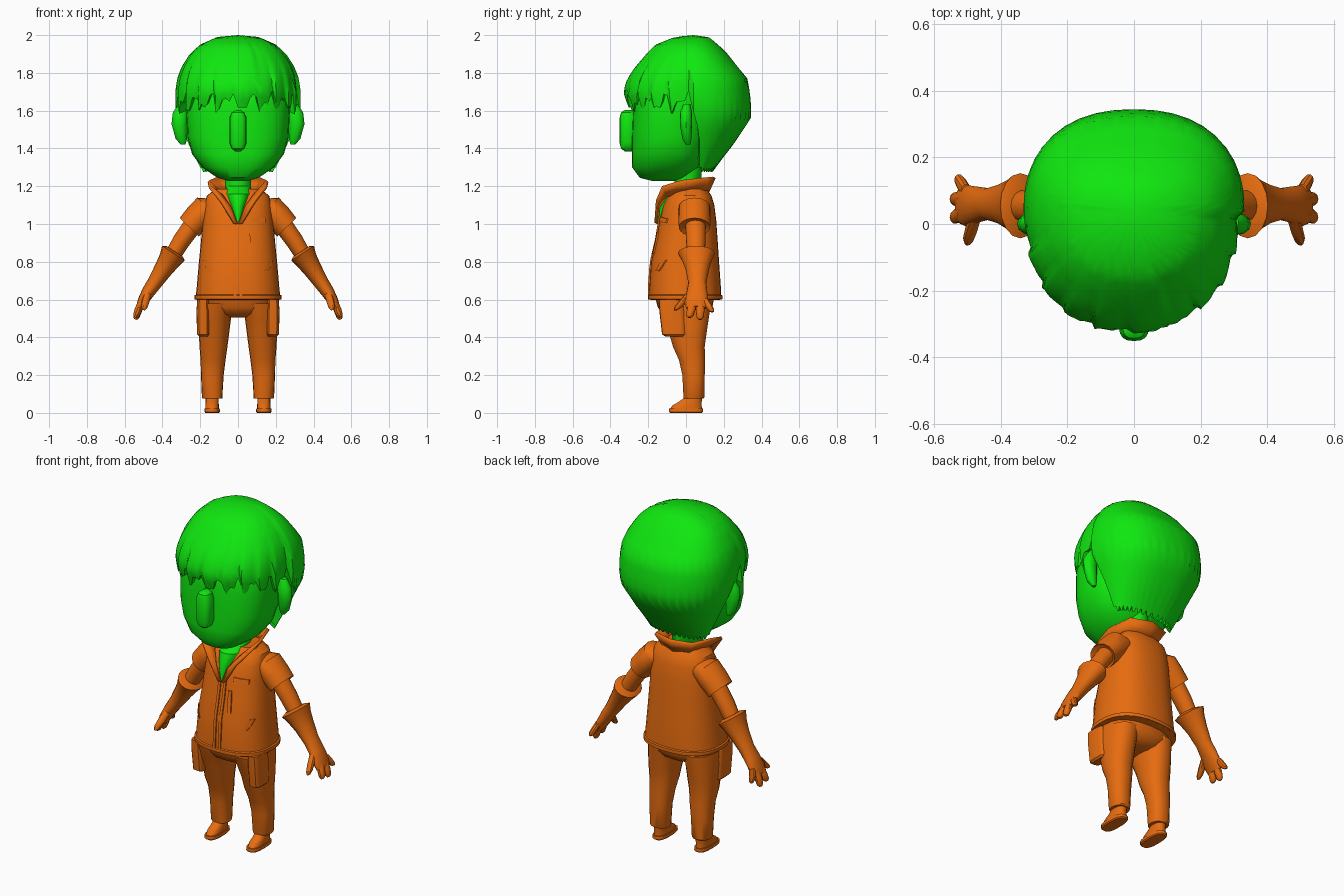
import bpy, bmesh, math
from mathutils import Vector


def material(name, rgb):
    m = bpy.data.materials.new(name)
    m.diffuse_color = (*rgb, 1)
    return m


GREEN = material("green", (0.005, 0.8, 0.005))
ORANGE = material("orange", (0.8, 0.15, 0.005))


def make(name, bm, mat):
    bmesh.ops.remove_doubles(bm, verts=bm.verts, dist=0.0005)
    bmesh.ops.recalc_face_normals(bm, faces=bm.faces)
    me = bpy.data.meshes.new(name)
    bm.to_mesh(me)
    bm.free()
    ob = bpy.data.objects.new(name, me)
    bpy.context.collection.objects.link(ob)
    me.materials.append(mat)
    return ob


def sup(v, e):
    return math.copysign(abs(v) ** (2 / e), v)


def grid(bm, rows, closed=True):
    for r0, r1 in zip(rows, rows[1:]):
        n = len(r0)
        for i in range(n if closed else n - 1):
            j = (i + 1) % n
            bm.faces.new((r0[i], r0[j], r1[j], r1[i]))


def loft(name, mat, rings, n=16, e=2.0, side=1, tilt=0):
    """Capped loft; ring = x, y, z, half width, half depth; tilt leans rings about y."""
    bm = bmesh.new()
    c, s = math.cos(math.radians(tilt)), math.sin(math.radians(tilt))
    rows = []
    for x, y, z, a, b in rings:
        row = []
        for i in range(n):
            t = 2 * math.pi * i / n
            u, v = a * sup(math.cos(t), e), b * sup(math.sin(t), e)
            row.append(bm.verts.new((side * (x + u * c), y + v, z + u * s)))
        rows.append(row)
    grid(bm, rows)
    bm.faces.new(rows[0])
    bm.faces.new(rows[-1])
    return make(name, bm, mat)


def interp(table, z):
    for p, q in zip(table, table[1:]):
        if p[0] >= z >= q[0]:
            f = (p[0] - z) / (p[0] - q[0])
            return [a + (b - a) * f for a, b in zip(p[1:], q[1:])]
    return table[-1][1:]


# Head, nose, neck with open-collar chest
loft("head", GREEN, [(0, -.12, 1.228, .05, .06), (0, -.125, 1.245, .11, .12),
                     (0, -.11, 1.30, .19, .175), (0, -.09, 1.37, .243, .197),
                     (0, -.08, 1.46, .268, .207), (0, -.07, 1.60, .275, .212),
                     (0, -.06, 1.72, .27, .21), (0, -.04, 1.84, .2, .16)], 28, 2.5)
loft("nose", GREEN, [(0, -.305, 1.385, .014, .02), (0, -.308, 1.40, .034, .036),
                     (0, -.308, 1.43, .045, .044), (0, -.308, 1.56, .045, .044),
                     (0, -.308, 1.59, .034, .036), (0, -.305, 1.603, .014, .02)], 16, 2.6)
loft("neck", GREEN, [(0, -.15, 1.01, .006, .01), (0, -.11, 1.09, .034, .05),
                     (0, -.04, 1.16, .068, .09), (0, .01, 1.20, .068, .072),
                     (0, .012, 1.34, .07, .072)])

# Hair cap: columns run from the crown to a saw-toothed fringe and a long nape
PROFILE = [(2.0, 0, 0, 0), (1.99, .11, .1, .08), (1.95, .2, .2, .13), (1.9, .255, .25, .18),
           (1.83, .3, .31, .235), (1.77, .322, .35, .285), (1.7, .332, .373, .298),
           (1.62, .332, .345, .305), (1.56, .322, .33, .303), (1.42, .262, .3, .21),
           (1.28, .195, .2, .1)]
COLS, TOOTH, ROWS = 120, 6, 15
bm = bmesh.new()
rows = [[] for _ in range(ROWS + 2)]
for i in range(COLS):
    t = 2 * math.pi * i / COLS
    s, c = math.sin(t), math.cos(t)
    f = (i % TOOTH) / (TOOTH - 1)
    if s < -.04:                       # fringe locks
        zb = 1.60 + .085 * f + .02 * math.sin(i * 1.7 // 1)
        amp = .035
    elif s < .3:                       # edge sweeping down behind the ear
        zb = 1.62 - .32 * min(1, max(0, s + .02) / .22)
        amp = 0
    else:                              # nape
        zb = 1.275 + .025 * (i % 3 == 0)
        amp = 0
    for k in range(ROWS + 2):
        q = min(1, k / ROWS)
        z = 2 - (2 - zb) * q ** 1.5
        rx, fy, by = interp(PROFILE, z)
        m = 1 - amp * f * max(0, q - .45) / .55
        if c > .28 and s < -.04:       # lower side of the parting
            m -= .035 * min(1, 3 * q)
        if k > ROWS:                   # underside turned in towards the head
            m *= .8
            z += .03
        rows[k].append(bm.verts.new((rx * m * sup(c, 2.3),
                                     .04 + (fy if s < 0 else by) * m * sup(s, 2.3), z)))
grid(bm, rows)
make("hair", bm, GREEN)

# Vest body
VEST = [(0, -.005, .60, .226, .19), (0, -.005, .66, .219, .19), (0, -.005, .8, .207, .18),
        (0, .005, .92, .195, .162), (0, .01, 1.02, .186, .15), (0, .015, 1.1, .178, .135),
        (0, .02, 1.15, .165, .115), (0, .025, 1.185, .12, .085)]
loft("vest", ORANGE, VEST, 32, 2.4)
loft("vest_hem", ORANGE, [(0, -.005, .598, .215, .18), (0, -.005, .602, .231, .197),
                          (0, -.005, .622, .231, .197), (0, -.005, .628, .218, .187)], 32, 2.4)


def vest_y(x, z):
    cy, a, b = interp([(r[2], r[1], r[3], r[4]) for r in VEST[::-1]], z)
    return cy - b * max(0, 1 - abs(x / a) ** 2.4) ** (1 / 2.4)


def vest_plate(name, path, width, axis, lift=.007):
    """Thin raised strip following the vest front; width is measured along axis."""
    bm = bmesh.new()
    rows = []
    for x, z in path:
        h = Vector(axis) * width / 2
        row = []
        for sgn, out in ((-1, -.01), (-1, lift), (1, lift), (1, -.01)):
            px, pz = x + sgn * h.x, z + sgn * h.y
            row.append(bm.verts.new((px, vest_y(px, pz) - out, pz)))
        rows.append(row)
    grid(bm, rows)
    bm.faces.new(rows[0])
    bm.faces.new(rows[-1])
    make(name, bm, ORANGE)


# Zip placket, chest pockets and slanted hand pockets
for s in (1, -1):
    vest_plate("zip_edge", [(s * .017, .62 + .05 * k) for k in range(9)], .016, (1, 0))
    vest_plate("hand_pocket", [(s * .15, .75), (s * .165, .775), (s * .175, .81)], .02, (1, 0))
vest_plate("chest_pocket", [(.068, 1.026), (.105, 1.022), (.145, 1.018)], .024, (0, 1))
vest_plate("vertical_pocket", [(.063, .84), (.058, .9), (.053, .96)], .02, (1, 0))

# Collar: one flared strip from lapel to lapel around the neck
INNER = [(.004, -.152, 1.0), (.04, -.145, 1.09), (.085, -.1, 1.15),
         (.105, 0, 1.165), (.08, .09, 1.17), (0, .115, 1.17)]
OUTER = [(.022, -.16, 1.005), (.09, -.155, 1.12), (.148, -.125, 1.195),
         (.155, -.02, 1.228), (.12, .115, 1.243), (0, .15, 1.247)]
bm = bmesh.new()
grid(bm, [[bm.verts.new(p) for p in
           pts + [(-x, y, z) for x, y, z in pts[-2::-1]]] for pts in (INNER, OUTER)], False)
collar = make("collar", bm, ORANGE)
mod = collar.modifiers.new("thickness", "SOLIDIFY")
mod.thickness, mod.offset = .016, 0

# Hips
loft("hips", ORANGE, [(0, .0, .505, .06, .08), (0, -.005, .525, .15, .12),
                      (0, -.005, .56, .2, .145), (0, -.008, .63, .208, .16)], 24, 2.4)

for s in (1, -1):
    # Ear
    loft("ear", GREEN, [(.29, .01, 1.42, .012, .012), (.30, .005, 1.45, .03, .024),
                        (.31, .0, 1.53, .042, .033), (.305, .0, 1.59, .04, .032),
                        (.295, .005, 1.635, .02, .018)], 12, side=s)
    # Short sleeve, rolled rim and bare forearm
    loft("sleeve", ORANGE, [(.11, .045, 1.09, .065, .07), (.16, .045, 1.085, .078, .085),
                            (.215, .045, 1.03, .076, .085), (.258, .045, .983, .07, .083),
                            (.25, .045, .99, .055, .06)], 16, side=s, tilt=44)
    loft("forearm", ORANGE, [(.235, .05, 1.0, .05, .055), (.3, .052, .91, .047, .052),
                             (.36, .055, .81, .042, .045)], 14, side=s, tilt=38)
    # Glove with flared cuff
    loft("glove", ORANGE, [(.335, .055, .855, .05, .06), (.342, .055, .845, .072, .098),
                           (.362, .058, .81, .06, .08), (.395, .06, .76, .05, .062),
                           (.44, .06, .69, .04, .048), (.475, .058, .64, .035, .055),
                           (.505, .055, .59, .028, .062), (.522, .055, .555, .02, .055)],
         16, side=s, tilt=33)
    # Fingers: thumb, two middle fingers, little finger
    for name, a, b, r in (("thumb", (.475, .03, .64), (.502, -.055, .545), .023),
                          ("index_finger", (.515, .035, .58), (.543, .018, .505), .022),
                          ("middle_finger", (.515, .075, .58), (.543, .075, .495), .022),
                          ("little_finger", (.505, .1, .6), (.53, .138, .535), .02)):
        a, b = Vector(a), Vector(b)
        rings = [(*a.lerp(b, k), r * w * .85, r * w)
                 for k, w in ((0, 1), (.5, 1.05), (.85, .9), (1, .45))]
        loft(name, ORANGE, rings, 10, side=s, tilt=22)
    # Trouser leg
    loft("leg", ORANGE, [(.135, .04, .075, .052, .052), (.137, .042, .082, .054, .056),
                         (.136, .04, .2, .06, .06), (.132, .032, .28, .066, .07),
                         (.13, .015, .35, .074, .085), (.127, .01, .42, .08, .1),
                         (.123, -.002, .5, .086, .124), (.115, -.01, .58, .09, .145)],
         18, 2.3, side=s)
    # Cargo pocket
    loft("cargo_pocket", ORANGE, [(.183, -.06, .405, .024, .05), (.185, -.065, .415, .032, .062),
                                  (.186, -.075, .54, .034, .066), (.186, -.08, .6, .03, .064)],
         16, 4, side=s)
    # Shoe: sole, upper
    loft("shoe_sole", ORANGE, [(.137, 0, 0, .036, .086), (.137, 0, .006, .041, .092),
                               (.137, 0, .024, .04, .091)], 18, 2.8, side=s)
    loft("shoe_upper", ORANGE, [(.137, 0, .022, .036, .085), (.137, .006, .04, .036, .078),
                                (.137, .022, .058, .034, .062), (.137, .042, .085, .034, .044)],
         18, 2.4, side=s)

# Smooth shading with sharp creases kept
bpy.ops.object.select_all(action="SELECT")
bpy.context.view_layer.objects.active = collar
bpy.ops.object.shade_smooth_by_angle(angle=math.radians(35))
